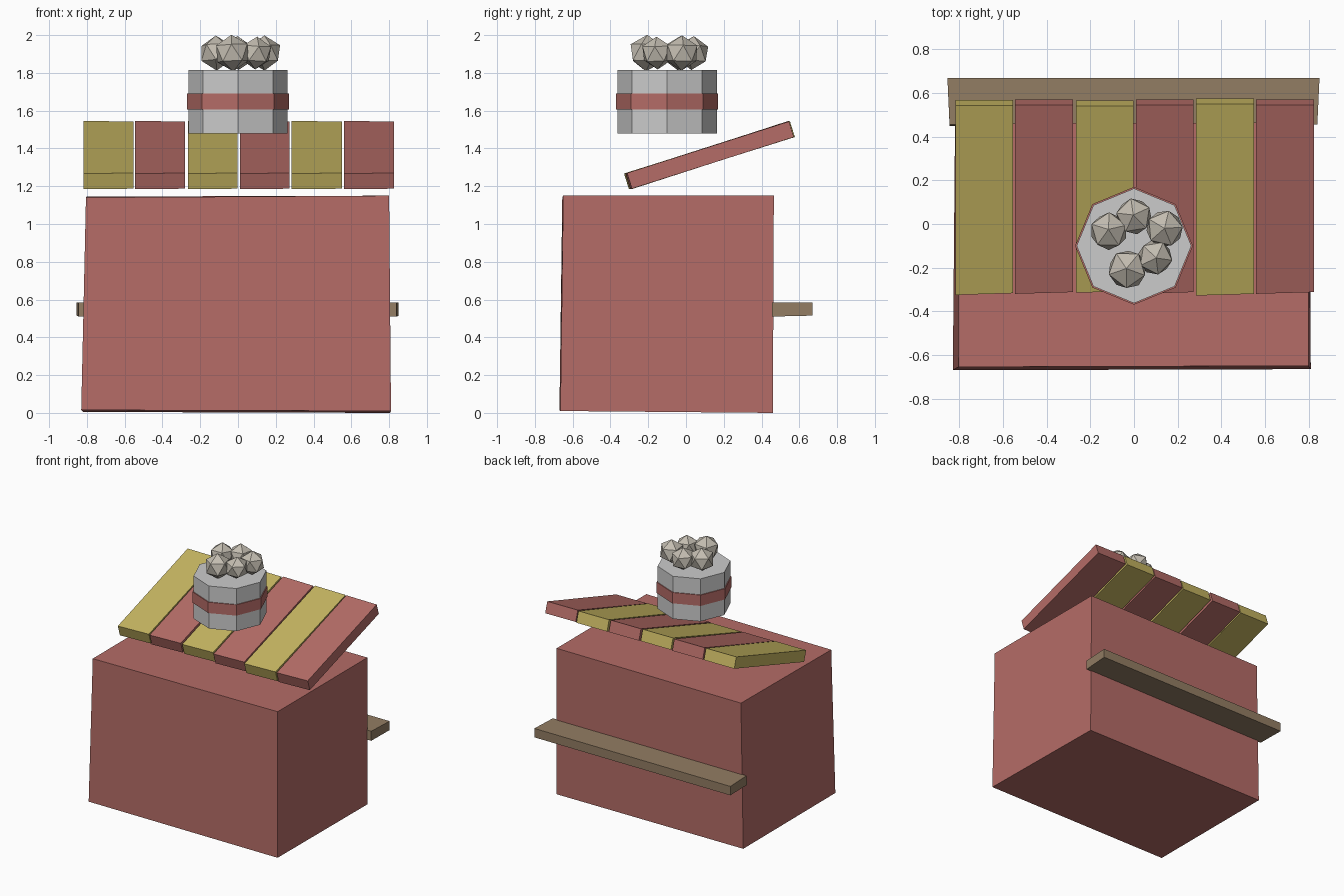
import bpy, bmesh, math, random
from mathutils import Vector, Matrix

if "Cube" in bpy.data.objects:
    bpy.data.objects.remove(bpy.data.objects["Cube"])

random.seed(4)

def material(name, rgb):
    m = bpy.data.materials.new(name)
    m.diffuse_color = (*rgb, 1)
    m.use_nodes = True
    m.node_tree.nodes["Principled BSDF"].inputs["Base Color"].default_value = m.diffuse_color
    return m

RED = material("faded_red", (0.46, 0.15, 0.135))
YELLOW = material("mustard", (0.56, 0.46, 0.12))
WOOD = material("wood", (0.29, 0.205, 0.125))
CREAM = material("cream", (0.55, 0.51, 0.44))

def finish(name, bm, mat=None):
    bmesh.ops.recalc_face_normals(bm, faces=bm.faces)
    me = bpy.data.meshes.new(name)
    bm.to_mesh(me)
    bm.free()
    ob = bpy.data.objects.new(name, me)
    bpy.context.collection.objects.link(ob)
    if mat:
        me.materials.append(mat)
    return ob

def block(name, lower, upper, mat):
    """Six-sided solid from two matching four-point loops."""
    bm = bmesh.new()
    a = [bm.verts.new(p) for p in lower]
    b = [bm.verts.new(p) for p in upper]
    bm.faces.new(a)
    bm.faces.new(b)
    for i in range(4):
        j = (i + 1) % 4
        bm.faces.new((a[i], a[j], b[j], b[i]))
    return finish(name, bm, mat)

def drum(name, radius, z0, z1, mat=None, caps=True):
    """Octagonal drum with corners on the axes."""
    bm = bmesh.new()
    bmesh.ops.create_cone(bm, cap_ends=caps, segments=8, radius1=radius,
                          radius2=radius, depth=z1 - z0,
                          matrix=Matrix.Translation((0, -0.1, (z0 + z1) / 2)))
    return finish(name, bm, mat)

# Slightly crooked stall body
block("stall_body",
      [(-0.83, -0.67, 0.015), (0.81, -0.665, 0.01), (0.805, 0.46, 0.0), (-0.82, 0.46, 0.005)],
      [(-0.805, -0.655, 1.14), (0.80, -0.65, 1.15), (0.80, 0.465, 1.15), (-0.80, 0.46, 1.145)],
      RED)

# Counter shelf on the back
block("counter_shelf",
      [(-0.845, 0.45, 0.51), (0.84, 0.455, 0.51), (0.85, 0.67, 0.515), (-0.855, 0.67, 0.515)],
      [(-0.845, 0.455, 0.585), (0.84, 0.455, 0.585), (0.85, 0.67, 0.585), (-0.855, 0.67, 0.585)],
      WOOD)

# Striped sloping awning: left x, right x, front reach, back reach
slats = [(-0.818, -0.554, -0.325, 0.543), (-0.545, -0.28, -0.32, 0.545),
         (-0.265, -0.002, -0.315, 0.54), (0.01, 0.272, -0.32, 0.545),
         (0.284, 0.55, -0.328, 0.55), (0.56, 0.825, -0.32, 0.545)]
for i, (x0, x1, y0, y1) in enumerate(slats):
    top = [(x0, y0, 1.267), (x1, y0 + 0.008, 1.27), (x1, y1, 1.543), (x0, y1, 1.545)]
    low = [(x, y + 0.026, z - 0.083) for x, y, z in top]
    block(f"awning_slat_{i + 1}", low, top, RED if i % 2 else YELLOW)

# Tub with its band
drum("tub", 0.263, 1.48, 1.815)
drum("tub_band", 0.27, 1.605, 1.69, RED)

# Puffed kernels heaped on the tub: x, y, radius
kernels = [(-0.115, -0.033, 0.093), (0.0, 0.035, 0.09), (0.14, -0.022, 0.093),
           (0.096, -0.153, 0.087), (-0.03, -0.208, 0.097)]
for i, (x, y, r) in enumerate(kernels):
    bm = bmesh.new()
    spin = Matrix.Rotation(random.uniform(0, 1.2), 4, 'Z') @ Matrix.Rotation(random.uniform(-0.12, 0.12), 4, 'X')
    bmesh.ops.create_icosphere(bm, subdivisions=1, radius=r,
                               matrix=Matrix.Translation((x, y, 1.905)) @ spin)
    finish(f"kernel_{i + 1}", bm, CREAM)
